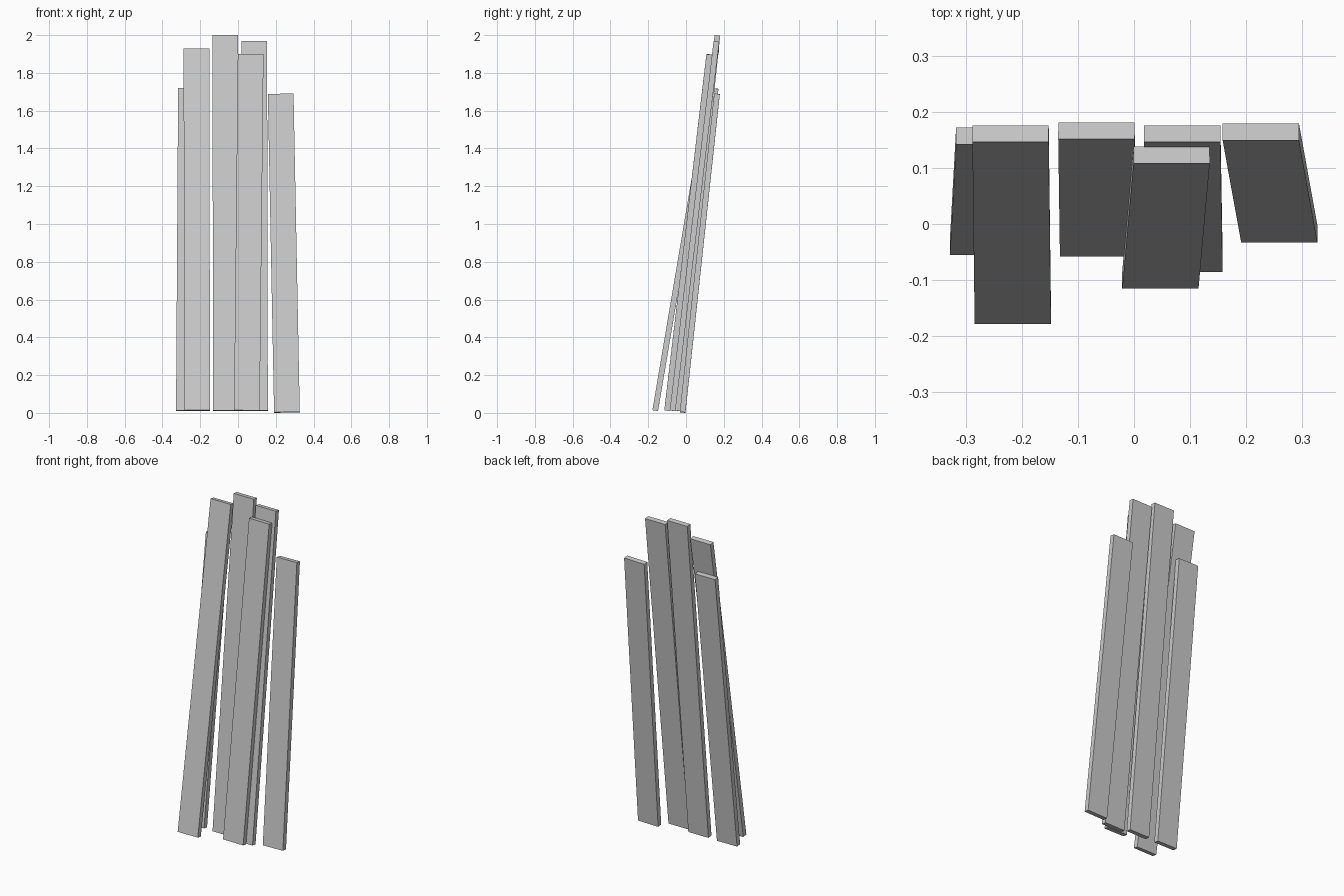
import bpy, bmesh
from mathutils import Vector, Matrix

if "Cube" in bpy.data.objects:
    bpy.data.objects.remove(bpy.data.objects["Cube"])

WIDTH, THICK = 0.136, 0.03


def plank(name, bottom, top):
    """Straight board whose long axis runs from bottom centre to top centre."""
    b, t = Vector(bottom), Vector(top)
    axis = (t - b).normalized()
    across = Vector((axis.z, 0, -axis.x)).normalized()
    depth = axis.cross(across)
    rot = Matrix((across, depth, axis)).transposed().to_4x4()
    size = Matrix.Diagonal((WIDTH, THICK, (t - b).length, 1))
    bm = bmesh.new()
    bmesh.ops.create_cube(bm, size=1, matrix=size)
    mesh = bpy.data.meshes.new(name)
    bm.to_mesh(mesh)
    bm.free()
    ob = bpy.data.objects.new(name, mesh)
    ob.matrix_world = Matrix.Translation((b + t) / 2) @ rot
    bpy.context.collection.objects.link(ob)


# Leaning planks: bottom centre, top centre
planks = [
    ((-0.260, -0.040, 0.011), (-0.249, 0.157, 1.717)),
    ((-0.216, -0.163, 0.012), (-0.220, 0.161, 1.926)),
    ((-0.064, -0.043, 0.011), (-0.067, 0.166, 1.998)),
    ((0.090, -0.071, 0.011), (0.086, 0.161, 1.967)),
    ((0.047, -0.100, 0.012), (0.067, 0.123, 1.898)),
    ((0.259, -0.018, 0.003), (0.226, 0.164, 1.688)),
]
for i, (b, t) in enumerate(planks, 1):
    plank(f"plank_{i}", b, t)
